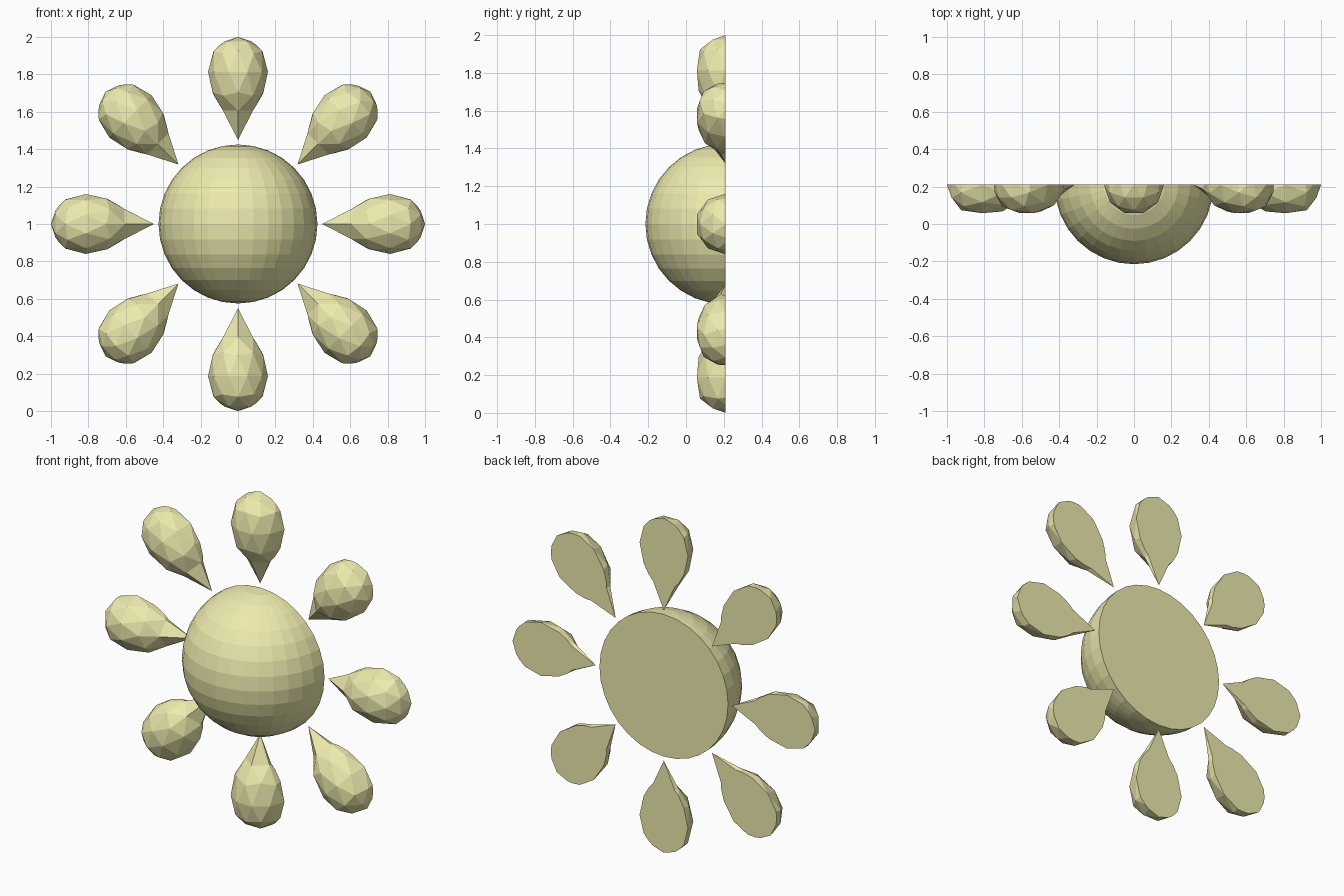
import bpy, bmesh, math
from mathutils import Matrix, Vector

if "Cube" in bpy.data.objects:
    bpy.data.objects.remove(bpy.data.objects["Cube"])

BACK = 0.21      # y of the flat back
CENTRE = Vector((0, BACK, 1))

mat = bpy.data.materials.new("pale_yellow")
mat.diffuse_color = (0.85, 0.83, 0.42, 1)
mat.use_nodes = True
mat.node_tree.nodes["Principled BSDF"].inputs["Base Color"].default_value = mat.diffuse_color


def cut_back(bm):
    # keep the front half (y < 0) and cap the cut
    geom = bm.verts[:] + bm.edges[:] + bm.faces[:]
    res = bmesh.ops.bisect_plane(bm, geom=geom, dist=1e-5, plane_co=(0, 0, 0),
                                 plane_no=(0, 1, 0), clear_outer=True)
    edges = [e for e in res["geom_cut"] if isinstance(e, bmesh.types.BMEdge)]
    bmesh.ops.contextual_create(bm, geom=edges)
    bmesh.ops.recalc_face_normals(bm, faces=bm.faces)


def finish(bm, name):
    me = bpy.data.meshes.new(name)
    bm.to_mesh(me)
    bm.free()
    me.materials.append(mat)
    ob = bpy.data.objects.new(name, me)
    ob.location = CENTRE
    bpy.context.collection.objects.link(ob)
    return ob


# Half-sphere sun disc
bm = bmesh.new()
bmesh.ops.create_uvsphere(bm, u_segments=32, v_segments=16, radius=0.425)
cut_back(bm)
finish(bm, "sun_disc")

# Teardrop rays: icosphere with its inner end drawn out to a point
R = 0.16
for i in range(8):
    bm = bmesh.new()
    bmesh.ops.create_icosphere(bm, subdivisions=2, radius=R,
                               matrix=Matrix.Rotation(math.pi / 2, 4, 'Z'))
    for v in bm.verts:
        z = v.co.z
        v.co.z -= 0.23 if z < -0.99 * R else 0.1 * max(0, (0.05 - z) / 0.19)
    cut_back(bm)
    bmesh.ops.translate(bm, verts=bm.verts, vec=(0, 0, 1 - R))
    ray = finish(bm, f"ray_{i + 1}")
    ray.rotation_euler.y = i * math.pi / 4
